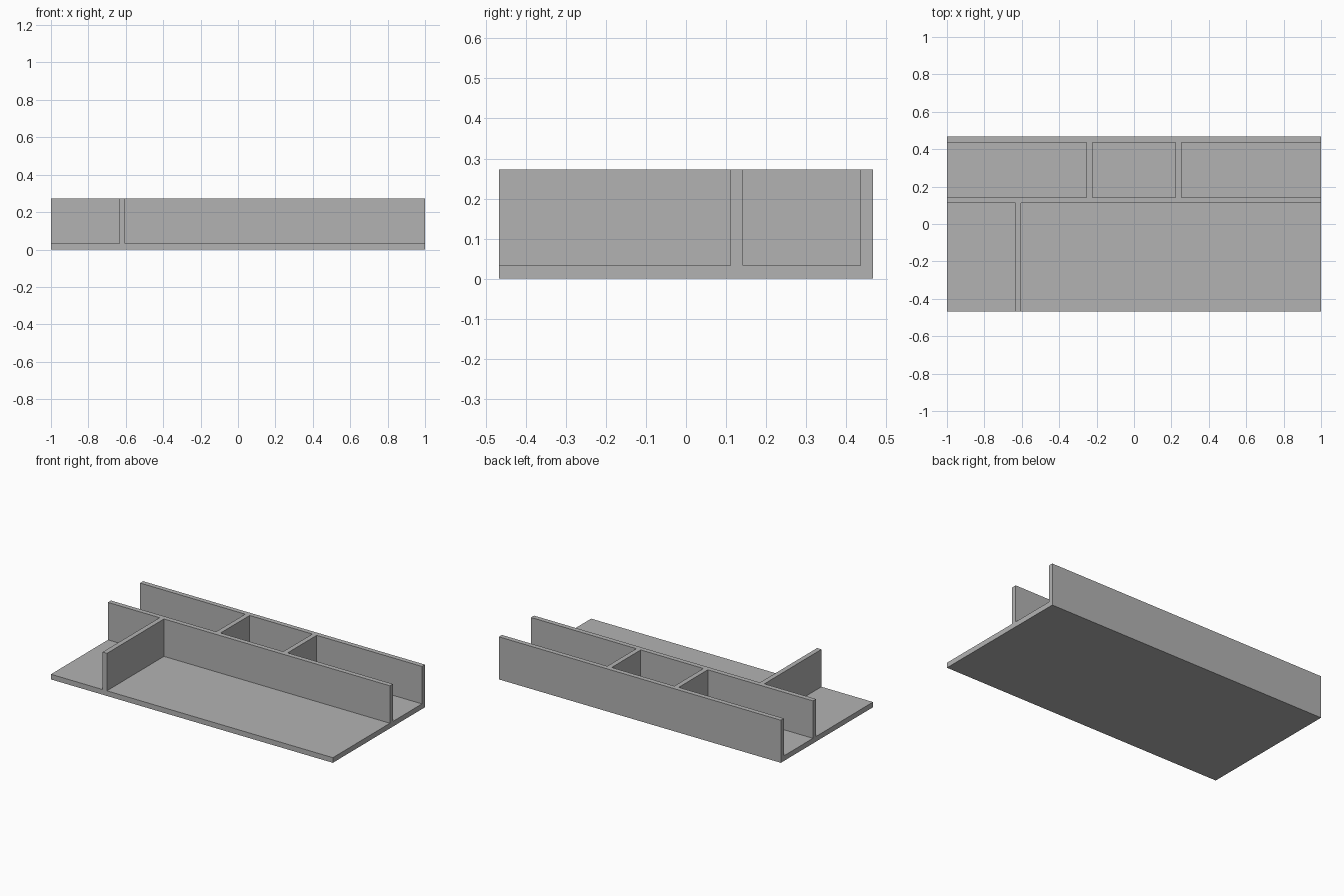
import bpy, bmesh

if "Cube" in bpy.data.objects:
    bpy.data.objects.remove(bpy.data.objects["Cube"], do_unlink=True)

# Main sizes
HALF_X, HALF_Y = 1.0, 0.467
BASE, HEIGHT, WALL = 0.033, 0.273, 0.031

# Wall positions (lower edge of each wall)
back_y = HALF_Y - WALL
middle_y = 0.111
bay_walls = (-0.254, 0.222)
front_wall = -0.634


def inside(value, start):
    return start < value < start + WALL


def is_wall(c):
    """True where a floor cell carries a wall."""
    if inside(c.y, back_y) or inside(c.y, middle_y):
        return True
    if c.y > middle_y:
        return any(inside(c.x, x) for x in bay_walls)
    return inside(c.x, front_wall)


def raise_faces(bm, faces, dz):
    out = bmesh.ops.extrude_face_region(bm, geom=faces)["geom"]
    verts = [g for g in out if isinstance(g, bmesh.types.BMVert)]
    bmesh.ops.translate(bm, verts=verts, vec=(0, 0, dz))
    return [g for g in out if isinstance(g, bmesh.types.BMFace)]


# Floor plan, split along every wall edge
bm = bmesh.new()
corners = [(-HALF_X, -HALF_Y), (HALF_X, -HALF_Y), (HALF_X, HALF_Y), (-HALF_X, HALF_Y)]
bm.faces.new([bm.verts.new((x, y, 0)) for x, y in corners])


def cut(co, normal):
    geom = bm.verts[:] + bm.edges[:] + bm.faces[:]
    bmesh.ops.bisect_plane(bm, geom=geom, plane_co=co, plane_no=normal)


for x in (front_wall, *bay_walls):
    for edge in (x, x + WALL):
        cut((edge, 0, 0), (1, 0, 0))
for edge in (back_y, middle_y, middle_y + WALL):
    cut((0, edge, 0), (0, 1, 0))

# Base slab, then the walls grown out of it
floor = raise_faces(bm, bm.faces[:], BASE)
walls = [f for f in floor if is_wall(f.calc_center_median())]
raise_faces(bm, walls, HEIGHT - BASE)

# Clean flat faces
bmesh.ops.recalc_face_normals(bm, faces=bm.faces[:])
bmesh.ops.dissolve_limit(bm, angle_limit=0.01, verts=bm.verts[:], edges=bm.edges[:])

mesh = bpy.data.meshes.new("divided_tray")
bm.to_mesh(mesh)
bm.free()
tray = bpy.data.objects.new("divided_tray", mesh)
bpy.context.collection.objects.link(tray)

# Plain grey
grey = bpy.data.materials.new("plain_grey")
grey.use_nodes = True
colour = (0.45, 0.45, 0.45, 1)
grey.diffuse_color = colour
grey.node_tree.nodes["Principled BSDF"].inputs["Base Color"].default_value = colour
mesh.materials.append(grey)
